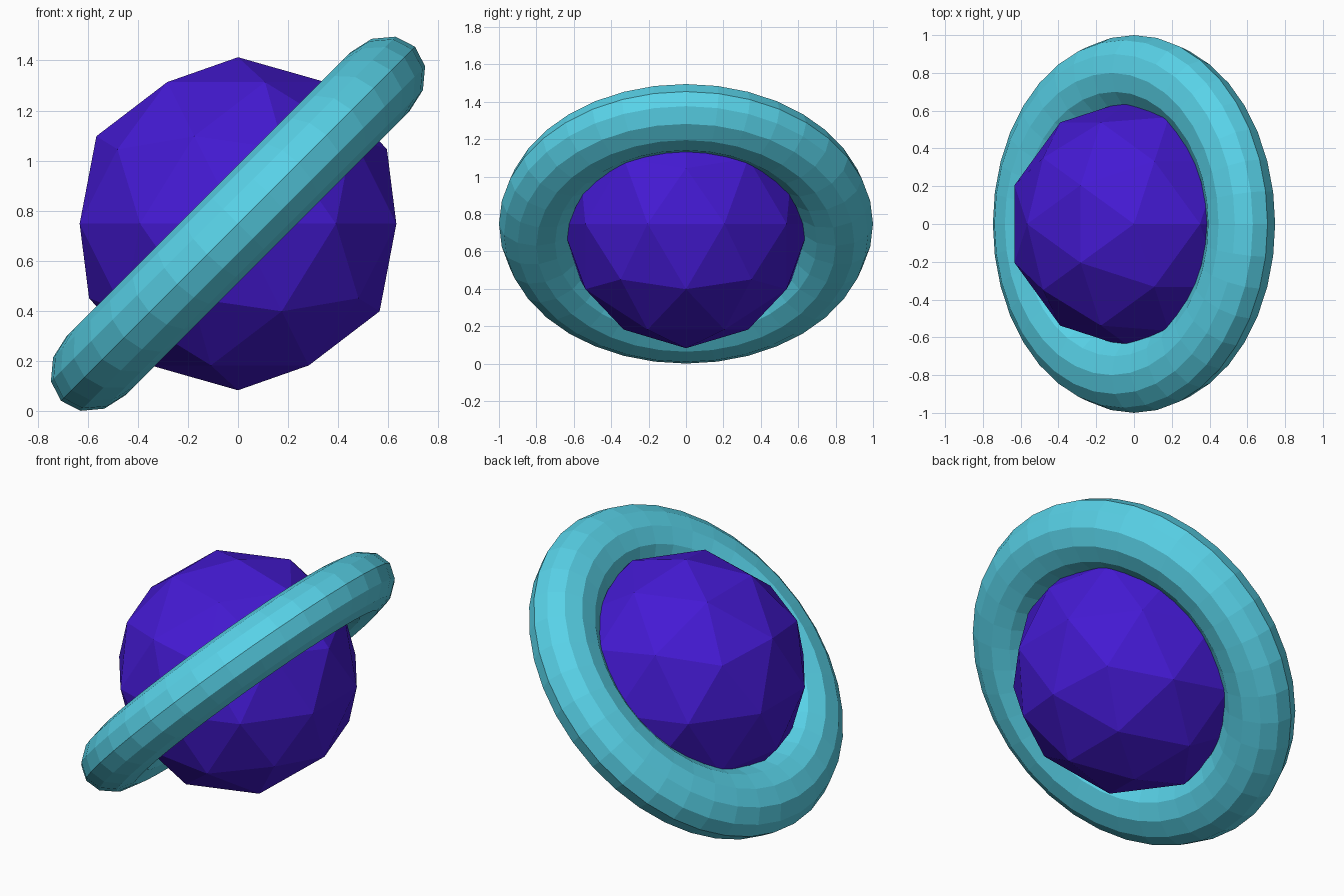
import bpy
import math

if "Cube" in bpy.data.objects:
    bpy.data.objects.remove(bpy.data.objects["Cube"])

CENTRE = (0, 0, 0.748)


def finish(name, colour):
    obj = bpy.context.object
    obj.name = name
    mat = bpy.data.materials.new(name + "_colour")
    mat.diffuse_color = (*colour, 1)
    mat.use_nodes = True
    mat.node_tree.nodes["Principled BSDF"].inputs["Base Color"].default_value = mat.diffuse_color
    obj.data.materials.append(mat)
    return obj


# Faceted planet body
bpy.ops.mesh.primitive_ico_sphere_add(subdivisions=2, radius=0.665, location=CENTRE)
finish("planet", (0.058, 0.01, 0.65))

# Slightly flattened ring, tilted so its +x side is high
bpy.ops.mesh.primitive_torus_add(
    major_segments=36, minor_segments=12,
    major_radius=0.8, minor_radius=0.2,
    location=CENTRE, rotation=(0, -math.radians(45), 0))
ring = finish("ring", (0.098, 0.645, 0.807))
ring.scale.z = 0.835
